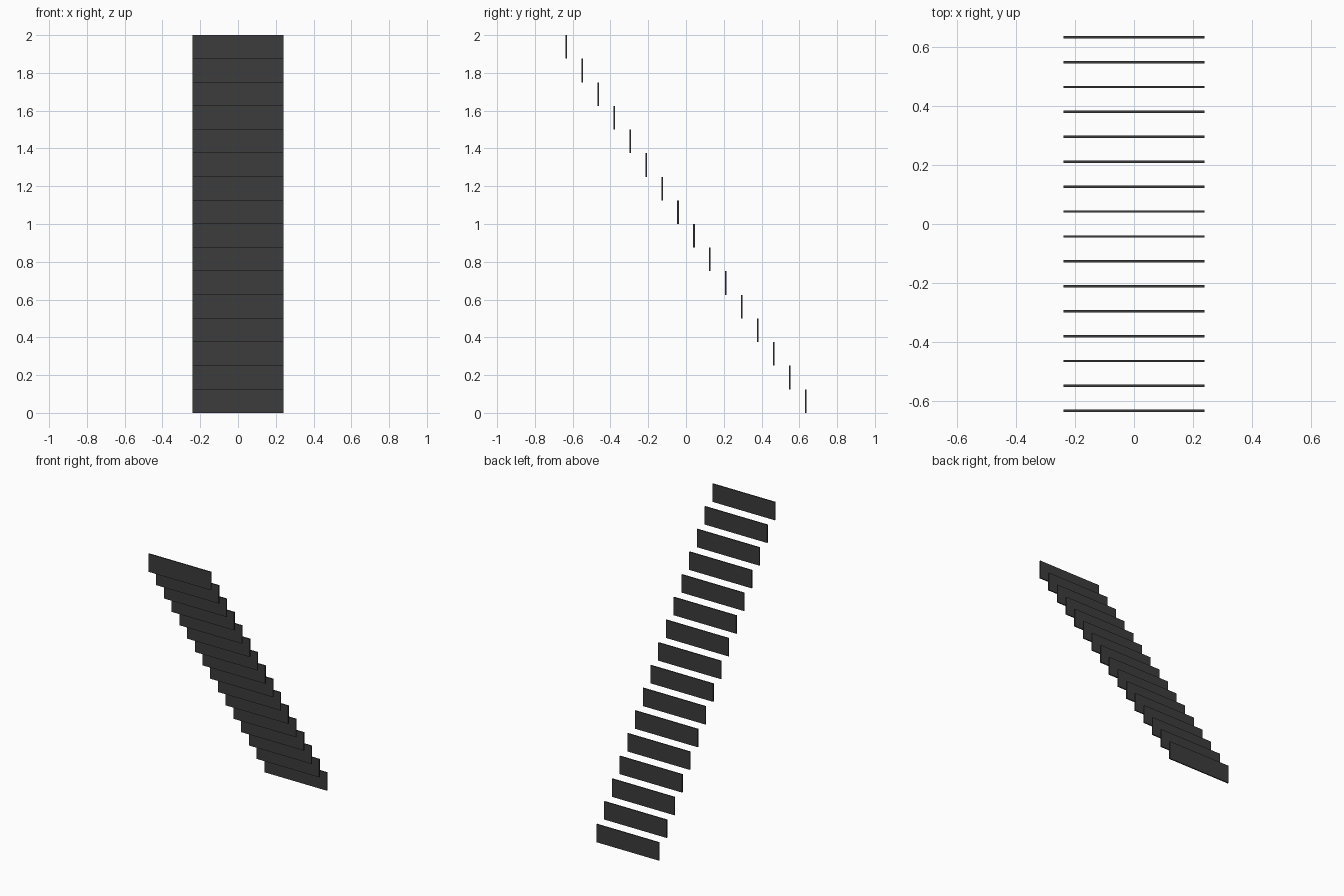
import bpy

if "Cube" in bpy.data.objects:
    bpy.data.objects.remove(bpy.data.objects["Cube"])

COUNT = 16
WIDTH, THICK, RISE = 0.48, 0.008, 2.0 / 16
Y_END = 0.635  # centre of the lowest (rear) riser

# dark riser finish
dark = bpy.data.materials.new("dark_grey")
dark.diffuse_color = (0.045, 0.045, 0.045, 1)
dark.use_nodes = True
dark.node_tree.nodes["Principled BSDF"].inputs["Base Color"].default_value = dark.diffuse_color


def riser(index):
    """One thin upright board of the flight, climbing towards the front."""
    y = Y_END - index * 2 * Y_END / (COUNT - 1)
    bpy.ops.mesh.primitive_cube_add(size=1, location=(0, y, RISE * (index + 0.5)))
    board = bpy.context.object
    board.name = f"stair_riser_{index + 1:02d}"
    board.scale = (WIDTH, THICK, RISE)
    bpy.ops.object.transform_apply(location=False, rotation=False, scale=True)
    board.data.materials.append(dark)


# full flight of risers
for i in range(COUNT):
    riser(i)
